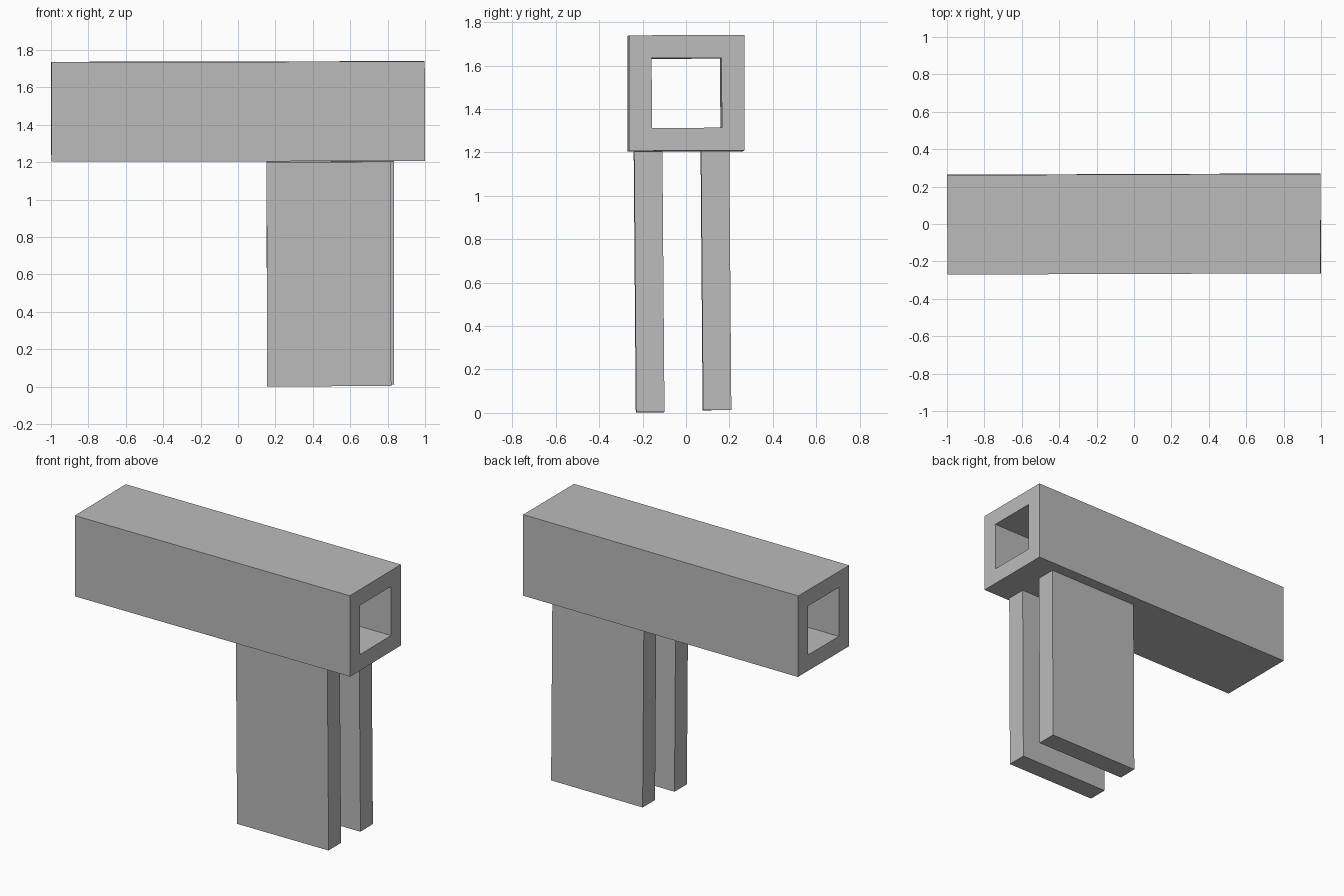
import bpy
import bmesh
from mathutils import Matrix, Vector

cube = bpy.data.objects.get("Cube")
if cube:
    bpy.data.objects.remove(cube, do_unlink=True)

# Single plain grey
grey = bpy.data.materials.new("plain_grey")
grey.use_nodes = True
colour = (0.5, 0.5, 0.5, 1.0)
grey.diffuse_color = colour
grey.node_tree.nodes["Principled BSDF"].inputs["Base Color"].default_value = colour


def add_object(name, bm, centre, tilt):
    """Finish a mesh, tilt it slightly and place it."""
    bmesh.ops.recalc_face_normals(bm, faces=bm.faces)
    mesh = bpy.data.meshes.new(name)
    bm.to_mesh(mesh)
    bm.free()
    mesh.materials.append(grey)
    ob = bpy.data.objects.new(name, mesh)
    ob.location = centre
    ob.rotation_euler = tilt
    bpy.context.scene.collection.objects.link(ob)
    return ob


def square_ring(bm, x, half):
    corners = ((-1, -1), (1, -1), (1, 1), (-1, 1))
    return [bm.verts.new((x, a * half, b * half)) for a, b in corners]


# Hollow square beam, open at both ends
bm = bmesh.new()
rings = [square_ring(bm, x, h) for x, h in
         ((-0.998, 0.266), (0.998, 0.266), (0.998, 0.161), (-0.998, 0.161))]
for r in range(4):
    a, b = rings[r], rings[(r + 1) % 4]
    for i in range(4):
        j = (i + 1) % 4
        bm.faces.new((a[i], a[j], b[j], b[i]))
add_object("hollow_beam", bm, (0, 0, 1.472), (0.004, -0.002, 0.0035))

# Pair of flat legs under one end of the beam
for name, centre, height in (("front_leg", (0.486, -0.17, 0.603), 1.2),
                             ("back_leg", (0.502, 0.138, 0.609), 1.192)):
    bm = bmesh.new()
    bmesh.ops.create_cube(bm, size=1.0)
    bmesh.ops.transform(bm, matrix=Matrix.Diagonal(Vector((0.664, 0.13, height, 1))),
                        verts=bm.verts)
    add_object(name, bm, centre, (0.008, -0.002, 0.0035))
